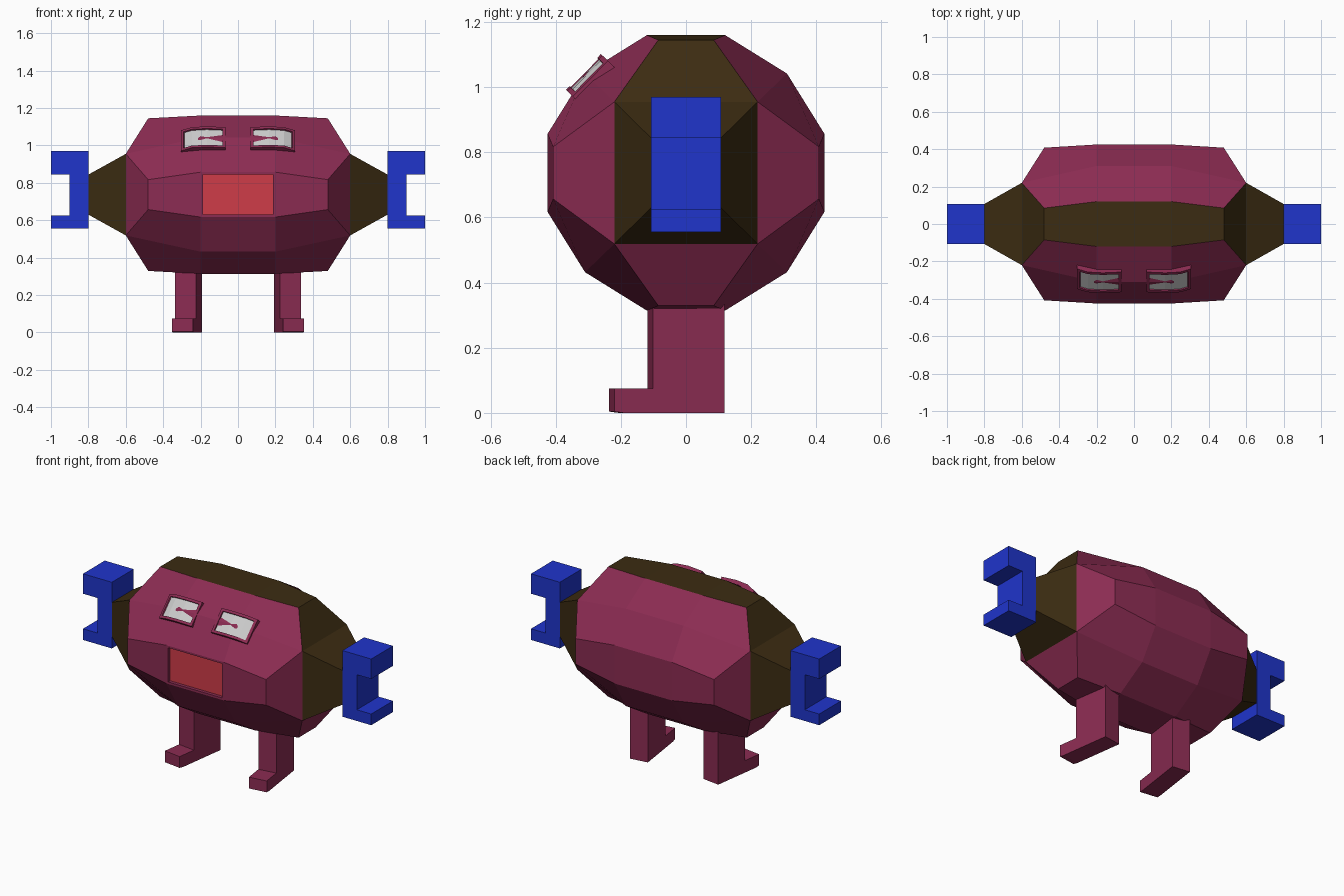
import bpy, bmesh
from math import radians
from itertools import product
from mathutils import Vector, Matrix

if "Cube" in bpy.data.objects:
    bpy.data.objects.remove(bpy.data.objects["Cube"])


def material(name, rgb):
    m = bpy.data.materials.new(name)
    m.diffuse_color = (*rgb, 1)
    m.use_nodes = True
    m.node_tree.nodes["Principled BSDF"].inputs["Base Color"].default_value = m.diffuse_color
    return m


CRIMSON = material("crimson", (0.26, 0.025, 0.085))
BROWN = material("brown", (0.045, 0.025, 0.006))
BLUE = material("blue", (0.014, 0.035, 0.6))
RED = material("red", (0.62, 0.045, 0.065))
WHITE = material("white", (0.62, 0.62, 0.62))


def finish(bm, name, mats):
    bmesh.ops.recalc_face_normals(bm, faces=bm.faces[:])
    me = bpy.data.meshes.new(name)
    bm.to_mesh(me)
    bm.free()
    for m in mats:
        me.materials.append(m)
    ob = bpy.data.objects.new(name, me)
    bpy.context.collection.objects.link(ob)
    return ob


def prism(name, pts_a, pts_b, mat):
    """Solid between two matching outlines."""
    bm = bmesh.new()
    a = [bm.verts.new(p) for p in pts_a]
    b = [bm.verts.new(p) for p in pts_b]
    bm.faces.new(a)
    bm.faces.new(b)
    for i in range(len(a)):
        j = (i + 1) % len(a)
        bm.faces.new((a[i], a[j], b[j], b[i]))
    return finish(bm, name, [mat])


# Body: rounded-cube hull, one octant of points mirrored over all axes
MID = 0.737
OCT = {"A": (.2, .12, .423), "B": (.2, .31, .305), "C": (.425 - .225, .425, .12),
       "D": (.48, .085, .408), "E": (.48, .408, .08),
       "F": (.6, .22, .218), "G": (.8, .107, .107)}
# face corners; lower-case letters flip that axis. Kind: c crimson, t brown on top, b brown
FACES = [("A Ax Axy Ay", "t"), ("A Ax Bx B", "c"), ("B Bx Cx C", "c"),
         ("C Cx Cxz Cz", "c"), ("A D Dy Ay", "t"), ("A B F D", "c"),
         ("B C E F", "c"), ("C E Ez Cz", "c"), ("D F Fy Dy", "t"),
         ("E F Fz Ez", "c"), ("F G Gy Fy", "b"), ("F G Gz Fz", "b"),
         ("G Gy Gyz Gz", "b")]
bm = bmesh.new()
verts, done = {}, set()
for s in product((1, -1), repeat=3):
    for text, kind in FACES:
        keys = [(t[0],) + tuple(-k if ax in t[1:] else k for k, ax in zip(s, "xyz"))
                for t in text.split()]
        if frozenset(keys) in done:
            continue
        done.add(frozenset(keys))
        for k in keys:
            if k not in verts:
                p = OCT[k[0]]
                verts[k] = bm.verts.new((k[1] * p[0], k[2] * p[1], MID + k[3] * p[2]))
        f = bm.faces.new([verts[k] for k in keys])
        f.material_index = int(kind == "b" or (kind == "t" and s[2] > 0))
bmesh.ops.recalc_face_normals(bm, faces=bm.faces[:])
# Recessed mouth panel in the middle front face
mouth = min(bm.faces, key=lambda f: f.calc_center_median().y)
bmesh.ops.inset_individual(bm, faces=[mouth], thickness=0.018, depth=0)
bmesh.ops.inset_individual(bm, faces=[mouth], thickness=0.0005, depth=-0.02)
mouth.material_index = 2
finish(bm, "body", [CRIMSON, BROWN, RED])

CLAW = [(.8, .555), (1, .555), (1, .625), (.9, .625), (.9, .845),
        (1, .845), (1, .97), (.8, .97)]
LEG = [(.111, 0), (.111, .34), (-.111, .34), (-.111, .075), (-.23, .075), (-.23, .004), (-.2, 0)]
EYE = [(-.12, -.006), (-.02, 0), (.06, -.006), (.118, -.03)]

for side, sx in (("left", 1), ("right", -1)):
    # Bracket-shaped claw
    prism(side + "_claw", [(sx * x, -.108, z) for x, z in CLAW],
          [(sx * x, .108, z) for x, z in CLAW], BLUE)

    # Leg and foot, toes turned slightly outward
    turn = Matrix.Translation((sx * .265, 0, 0)) @ Matrix.Rotation(sx * radians(8), 4, 'Z')
    prism(side + "_leg", [turn @ Vector((-.057, y, z)) for y, z in LEG],
          [turn @ Vector((.057, y, z)) for y, z in LEG], CRIMSON)

    # Curved eye frame with inset pale lens
    c, up, out = Vector((sx * .187, -.315, 1.047)), Vector((0, .7, .714)), Vector((0, -.714, .7))
    bm = bmesh.new()
    rings = []
    for u, d in EYE:
        rings.append([bm.verts.new(c + Vector((sx * u, 0, 0)) + up * v + out * (d + e))
                      for v, e in ((-.077, 0), (.077, 0), (.077, -.038), (-.077, -.038))])
    front = []
    for a, b in zip(rings, rings[1:]):
        for i in range(4):
            j = (i + 1) % 4
            f = bm.faces.new((a[i], a[j], b[j], b[i]))
            if i == 0:
                front.append(f)
    bm.faces.new(rings[0])
    bm.faces.new(rings[-1])
    bmesh.ops.recalc_face_normals(bm, faces=bm.faces[:])
    bmesh.ops.inset_region(bm, faces=front, thickness=0.016, use_even_offset=True)
    bmesh.ops.inset_region(bm, faces=front, thickness=0.001, depth=-0.008)
    for f in front:
        f.material_index = 1
    finish(bm, side + "_eye", [CRIMSON, WHITE])
